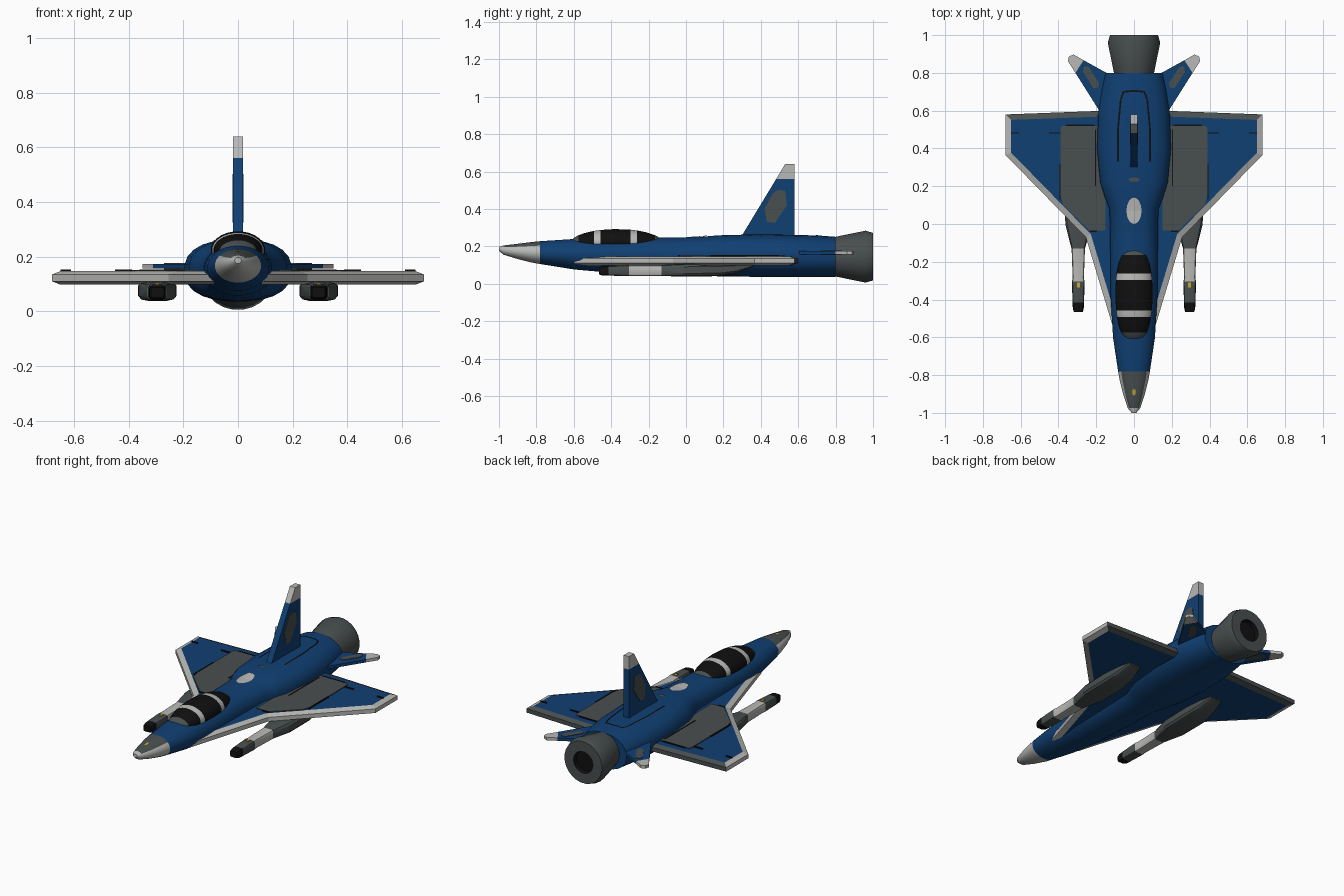
import bpy, bmesh, math
from mathutils import Vector
from mathutils.bvhtree import BVHTree

if "Cube" in bpy.data.objects:
    bpy.data.objects.remove(bpy.data.objects["Cube"])

COLOURS = {
    "blue": (0.005, 0.05, 0.17), "dark_grey": (0.066, 0.077, 0.077),
    "light_grey": (0.48, 0.48, 0.47), "black": (0.005, 0.005, 0.005),
    "yellow": (0.55, 0.4, 0.03)}
NAMES = list(COLOURS)
MATS = []
for n, c in COLOURS.items():
    m = bpy.data.materials.new(n)
    m.diffuse_color = (*c, 1)
    m.use_nodes = True
    m.node_tree.nodes["Principled BSDF"].inputs["Base Color"].default_value = m.diffuse_color
    MATS.append(m)


def finish(bm, name, colour, mirror=False, smooth=None):
    """colour is a name or a rule(centre, normal) -> name"""
    bmesh.ops.recalc_face_normals(bm, faces=bm.faces)
    bm.normal_update()
    for f in bm.faces:
        c = colour if isinstance(colour, str) else colour(f.calc_center_median(), f.normal)
        f.material_index = NAMES.index(c)
    me = bpy.data.meshes.new(name)
    bm.to_mesh(me)
    bm.free()
    for m in MATS:
        me.materials.append(m)
    ob = bpy.data.objects.new(name, me)
    bpy.context.collection.objects.link(ob)
    if mirror:
        ob.modifiers.new("mirror", 'MIRROR').use_mirror_merge = False
    if smooth:
        bpy.ops.object.select_all(action='DESELECT')
        ob.select_set(True)
        bpy.context.view_layer.objects.active = ob
        bpy.ops.object.shade_smooth_by_angle(angle=math.radians(smooth))
    return ob


def loft(name, sections, colour, segs=24, cx=0, **kw):
    """sections: (y, half width, bottom z, top z, superellipse power)"""
    bm = bmesh.new()
    rings = []
    for y, w, zb, zt, p in sections:
        ring = []
        for i in range(segs):
            a = 2 * math.pi * (i + 0.5) / segs
            s, c = math.sin(a), math.cos(a)
            sx = math.copysign(abs(s) ** (2 / p), s)
            sz = math.copysign(abs(c) ** (2 / p), c)
            ring.append(bm.verts.new((cx + w * sx, y, (zb + zt) / 2 + (zt - zb) / 2 * sz)))
        rings.append(ring)
    for a, b in zip(rings, rings[1:]):
        for i in range(segs):
            j = (i + 1) % segs
            bm.faces.new((a[i], a[j], b[j], b[i]))
    bm.faces.new(rings[0])
    bm.faces.new(rings[-1])
    return finish(bm, name, colour, **kw)


def prism(name, pts, axis, lo, hi, colour, edge=None, **kw):
    """flat outline given thickness along z or x; edge = (width, drop) chamfer"""
    bm = bmesh.new()
    put = (lambda p, h: (p[0], p[1], h)) if axis == 'z' else (lambda p, h: (h, p[0], p[1]))
    a = [bm.verts.new(put(p, lo)) for p in pts]
    b = [bm.verts.new(put(p, hi)) for p in pts]
    caps = [bm.faces.new(a), bm.faces.new(b)]
    for i in range(len(pts)):
        j = (i + 1) % len(pts)
        bm.faces.new((a[i], a[j], b[j], b[i]))
    bmesh.ops.recalc_face_normals(bm, faces=bm.faces)
    if edge:
        bmesh.ops.inset_individual(bm, faces=caps, thickness=edge[0], depth=edge[1],
                                   use_even_offset=True)
    return finish(bm, name, colour, **kw)


# fuselage with light nose and dark anti-glare panel
def hull_colour(c, n):
    if c.y > -0.785:
        return "blue"
    return "dark_grey" if n.z > 0.72 and c.y > -0.975 else "light_grey"


fuselage = loft("fuselage", [
    (-1.0, .012, .175, .197, 2), (-.975, .033, .155, .205, 2), (-.9, .058, .132, .214, 2),
    (-.82, .078, .112, .224, 2), (-.78, .085, .105, .228, 2), (-.6, .112, .076, .24, 2),
    (-.4, .124, .058, .245, 2.1), (-.12, .127, .048, .247, 2.2), (.08, .13, .042, .251, 2.3),
    (.14, .155, .04, .257, 2.4), (.22, .18, .038, .262, 2.4), (.4, .197, .036, .264, 2.4),
    (.6, .19, .036, .262, 2.4), (.72, .172, .036, .258, 2.3), (.8, .155, .036, .252, 2.2)],
    hull_colour, smooth=35)
bm = bmesh.new()
bm.from_mesh(fuselage.data)
hull = BVHTree.FromBMesh(bm)
bm.free()


def skin(x, y, lift=0.004):
    hit = hull.ray_cast(Vector((x, y, 1)), Vector((0, 0, -1)))[0]
    return Vector((x, y, (hit.z if hit else 0.15) + lift))


# canopy: black glass, light bands, dark frame ends
def glass_colour(c, n):
    if c.y < -.575 or c.y > -.165:
        return "dark_grey"
    return "light_grey" if -.492 < c.y < -.458 or -.297 < c.y < -.263 else "black"


canopy = []
for y in (-.615, -.6, -.575, -.54, -.492, -.458, -.38, -.297, -.263, -.21, -.165, -.14, -.125):
    s = math.sqrt(max(0.02, 1 - ((y + .37) / .25) ** 2))
    canopy.append((y, .1 * s ** .7, .215 - .06 * s, .215 + .078 * s, 2))
loft("canopy", canopy, glass_colour, smooth=35)

# exhaust nozzle
zc = .145
loft("nozzle", [(y, r, zc - r, zc + r, 2) for y, r in
     ((.78, .103), (.8, .107), (.96, .14), (1.0, .128), (1.0, .066), (.975, .062))],
     lambda c, n: "black" if math.hypot(c.x, c.z - zc) < .066 and c.y > .9 else "dark_grey",
     smooth=35)


# wings: light leading edge and tip, dark trailing edge
def wing_colour(c, n):
    if abs(n.z) > .985:
        return "blue"
    return "dark_grey" if n.y > .7 * math.hypot(n.x, n.y) else "light_grey"


prism("wing", [(.02, -.6), (.095, -.6), (.255, -.07), (.68, .365), (.68, .58), (.2, .598), (.02, .598)],
      'z', .11, .135, wing_colour, edge=(.03, .012), mirror=True)
prism("wing_panel", [(.15, .52), (.38, .52), (.39, .505), (.39, .16), (.375, .1), (.235, -.035),
                     (.15, -.035)], 'z', .14, .152, "dark_grey", mirror=True)

# black panel lines on the wings
for i, (x0, y0, x1, y1) in enumerate((
        (.39, .478, .45, .484), (.61, .478, .65, .484), (.21, .52, .36, .526),
        (.388, .13, .395, .32), (.195, -.043, .235, -.035), (.2, .2, .207, .5))):
    prism("wing_line_%d" % i, [(x0, y0), (x1, y0), (x1, y1), (x0, y1)], 'z', .14, .154,
          "black", mirror=True)


# under-wing pods
def pod_colour(c, n):
    if c.y < -.42:
        return "black"
    return "light_grey" if -.305 < c.y < -.13 else "dark_grey"


loft("pod", [(-.465, .024, .05, .088, 5), (-.45, .029, .044, .092, 5), (-.415, .031, .043, .095, 5),
             (-.305, .034, .041, .1, 5), (-.285, .03, .041, .1, 5), (-.13, .036, .041, .1, 5),
             (-.1, .045, .04, .103, 4), (0, .07, .038, .108, 4), (.18, .072, .04, .11, 4),
             (.27, .06, .055, .11, 4), (.36, .04, .09, .112, 4)],
     pod_colour, segs=12, cx=.295, mirror=True, smooth=30)
prism("pod_mark", [(.287, -.335), (.303, -.335), (.303, -.31), (.287, -.31)], 'z', .095, .103,
      "yellow", mirror=True)

# vertical fin
T = .018
prism("fin", [(.264, .2), (.58, .2), (.58, .56), (.482, .56)], 'x', -T, T, "blue")
prism("fin_tip", [(.482, .56), (.58, .56), (.58, .64), (.53, .64)], 'x', -T, T, "light_grey")
prism("fin_patch", [(.433, .33), (.42, .40), (.465, .485), (.495, .503), (.53, .497), (.54, .42),
                    (.476, .325)], 'x', -T - .003, T + .003, "dark_grey")

# tailplanes
prism("tailplane", [(.08, .567), (.163, .567), (.31, .8), (.267, .867), (.14, .797), (.08, .77)],
      'z', .156, .174, "blue", mirror=True)
prism("tailplane_tip", [(.31, .8), (.35, .862), (.345, .887), (.32, .897), (.267, .867)],
      'z', .156, .174, "light_grey", mirror=True)
prism("tailplane_patch", [(.265, .835), (.24, .832), (.185, .745), (.19, .722), (.215, .72),
                          (.27, .805)], 'z', .153, .177, "dark_grey", mirror=True)


# plates laid on the hull skin
def oval(name, y, rx, ry, colour, n=16):
    bm = bmesh.new()
    mid = bm.verts.new(skin(0, y))
    rim = [bm.verts.new(skin(rx * math.cos(2 * math.pi * i / n), y + ry * math.sin(2 * math.pi * i / n)))
           for i in range(n)]
    for i in range(n):
        bm.faces.new((mid, rim[i], rim[(i + 1) % n]))
    finish(bm, name, colour)


def ribbon(name, path, width, colour, steps=8):
    bm = bmesh.new()
    for (x0, y0), (x1, y1) in zip(path, path[1:]):
        d = Vector((x1 - x0, y1 - y0)).normalized() * width / 2
        prev = None
        for k in range(steps + 1):
            x, y = x0 + (x1 - x0) * k / steps, y0 + (y1 - y0) * k / steps
            row = [bm.verts.new(skin(x - d.y, y + d.x)), bm.verts.new(skin(x + d.y, y - d.x))]
            if prev:
                bm.faces.new((prev[0], prev[1], row[1], row[0]))
            prev = row
    finish(bm, name, colour, mirror=True)


oval("spine_hatch", .07, .04, .07, "light_grey")
oval("nose_mark", -.89, .01, .018, "yellow", 8)
oval("spine_patch", .235, .03, .012, "dark_grey", 8)
ribbon("spine_line", [(.085, .33), (.085, .5), (.07, .66), (.055, .7), (0, .705)], .009, "black")
